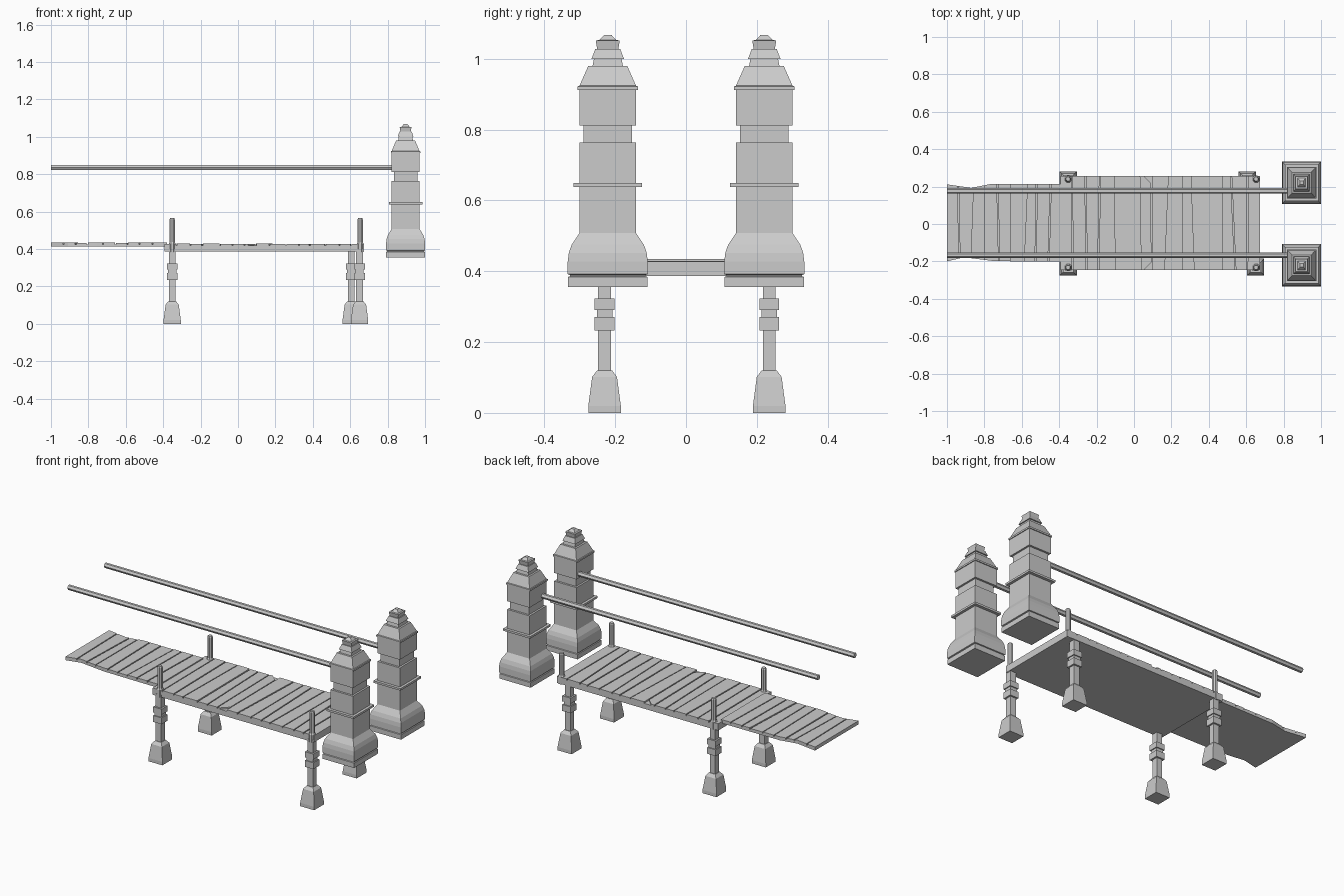
import bpy, bmesh, math, random
from mathutils import Vector

if "Cube" in bpy.data.objects:
    bpy.data.objects.remove(bpy.data.objects["Cube"])

random.seed(4)


def finish(name, bm):
    bmesh.ops.recalc_face_normals(bm, faces=bm.faces)
    me = bpy.data.meshes.new(name)
    bm.to_mesh(me)
    bm.free()
    ob = bpy.data.objects.new(name, me)
    bpy.context.collection.objects.link(ob)
    return ob


def stack(name, profile, loc, sx=1.0, sy=1.0, sides=4):
    """Solid of stacked rings; profile is (half width, z)."""
    bm = bmesh.new()
    rings = []
    k = 1 / math.cos(math.pi / sides)
    for r, z in profile:
        ring = []
        for i in range(sides):
            a = 2 * math.pi * (i + 0.5) / sides
            ring.append(bm.verts.new((r * k * math.cos(a) * sx + loc[0],
                                      r * k * math.sin(a) * sy + loc[1], z)))
        rings.append(ring)
    for a, b in zip(rings, rings[1:]):
        for i in range(sides):
            j = (i + 1) % sides
            bm.faces.new((a[i], a[j], b[j], b[i]))
    bm.faces.new(rings[0])
    bm.faces.new(rings[-1])
    return finish(name, bm)


def prism(bm, outline, z0, z1):
    """Extrude a flat outline between two heights."""
    lo = [bm.verts.new((x, y, z0)) for x, y in outline]
    hi = [bm.verts.new((x, y, z1)) for x, y in outline]
    n = len(outline)
    bm.faces.new(lo)
    bm.faces.new(hi)
    for i in range(n):
        j = (i + 1) % n
        bm.faces.new((lo[i], lo[j], hi[j], hi[i]))


def edge_y(edge, x):
    """Height of a polyline edge at x."""
    for (xa, ya), (xb, yb) in zip(edge, edge[1:]):
        if x <= xb:
            return ya + (yb - ya) * (x - xa) / (xb - xa)
    return edge[-1][1]


def deck(name, front, back, z0, zmid, ztop, count, notches=()):
    """Slab topped with slightly skewed planks."""
    bm = bmesh.new()
    prism(bm, front + back[::-1], z0, zmid)
    finish(name + "_slab", bm)
    x0, x1 = front[0][0], front[-1][0]
    w = (x1 - x0) / count
    cuts = [(x0, x0)]
    for i in range(1, count):
        c = x0 + i * w
        cuts.append((c + random.uniform(-.2, .2) * w, c + random.uniform(-.2, .2) * w))
    cuts.append((x1, x1))
    bm = bmesh.new()
    g = 0.003
    for i in range(count):
        (fa, ba), (fb, bb) = cuts[i], cuts[i + 1]
        fa, ba = (fa + g, ba + g) if i else (fa, ba)
        fb, bb = (fb - g, bb - g) if i < count - 1 else (fb, bb)
        pts = [(fa, edge_y(front, fa))]
        pts += [p for p in front if fa < p[0] < fb]
        if i in notches:        # broken plank corners
            pts += [(fb - .04, edge_y(front, fb)), (fb, edge_y(front, fb) + .04),
                    (bb, edge_y(back, bb) - .04), (bb - .04, edge_y(back, bb))]
        else:
            pts += [(fb, edge_y(front, fb)), (bb, edge_y(back, bb))]
        pts += [p for p in back[::-1] if ba < p[0] < bb]
        pts.append((ba, edge_y(back, ba)))
        prism(bm, pts, zmid - .004, ztop - random.uniform(0, .003))
    finish(name + "_planks", bm)


# Stone gate towers
tower = [(.112, .355), (.112, .384), (.107, .386), (.107, .390), (.113, .392),
         (.113, .428), (.110, .452), (.102, .475), (.080, .508),
         (.080, .638), (.097, .638), (.097, .650), (.080, .650),
         (.080, .763), (.068, .763), (.068, .812), (.080, .812), (.080, .912),
         (.085, .912), (.085, .922), (.080, .924), (.055, .980),
         (.043, .980), (.039, 1.000), (.046, 1.000), (.035, 1.028),
         (.030, 1.028), (.034, 1.052), (.024, 1.053), (.010, 1.068)]
for side, tag in ((-1, "front"), (1, "back")):
    stack(tag + "_tower", tower, (.896, side * .221), sx=.925)

# Legs with flared feet and carved collars
leg = [(.046, 0), (.046, .02), (.035, .102), (.021, .120), (.018, .120),
       (.018, .233), (.028, .233), (.028, .271), (.022, .271), (.022, .290),
       (.028, .290), (.028, .323), (.018, .323), (.018, .400)]
for tag, x, y in (("front_left", -.352, -.230), ("front_right", .650, -.230),
                  ("back_left", -.352, .235), ("back_right", .605, .235)):
    stack(tag + "_leg", leg, (x, y))

# Short posts standing on the deck corners
post = [(.018, .385), (.018, .428), (.014, .436), (.014, .558), (.011, .566)]
for tag, x, y in (("front_left", -.352, -.232), ("front_right", .653, -.232),
                  ("back_left", -.352, .240), ("back_right", .653, .240)):
    stack(tag + "_post", post, (x, y), sides=8)

# Main deck
deck("main_deck", [(-.392, -.245), (.673, -.245)], [(-.392, .257), (.673, .257)],
     .387, .419, .429, 15, notches=(6,))

# Narrow approach deck with worn edges
deck("approach_deck",
     [(-1, -.200), (-.91, -.178), (-.75, -.198), (-.60, -.200), (-.38, -.202)],
     [(-1, .212), (-.87, .193), (-.77, .213), (-.60, .214), (-.38, .214)],
     .413, .425, .435, 9)

# Handrails running into the towers
for tag, y in (("front", -.167), ("back", .177)):
    ob = stack(tag + "_rail", [(.013, -1.0), (.013, .83)], (0, 0), sides=6)
    for v in ob.data.vertices:
        x, yy, z = v.co
        v.co = Vector((z, yy + y, .836 - x))
    ob.data.update()
